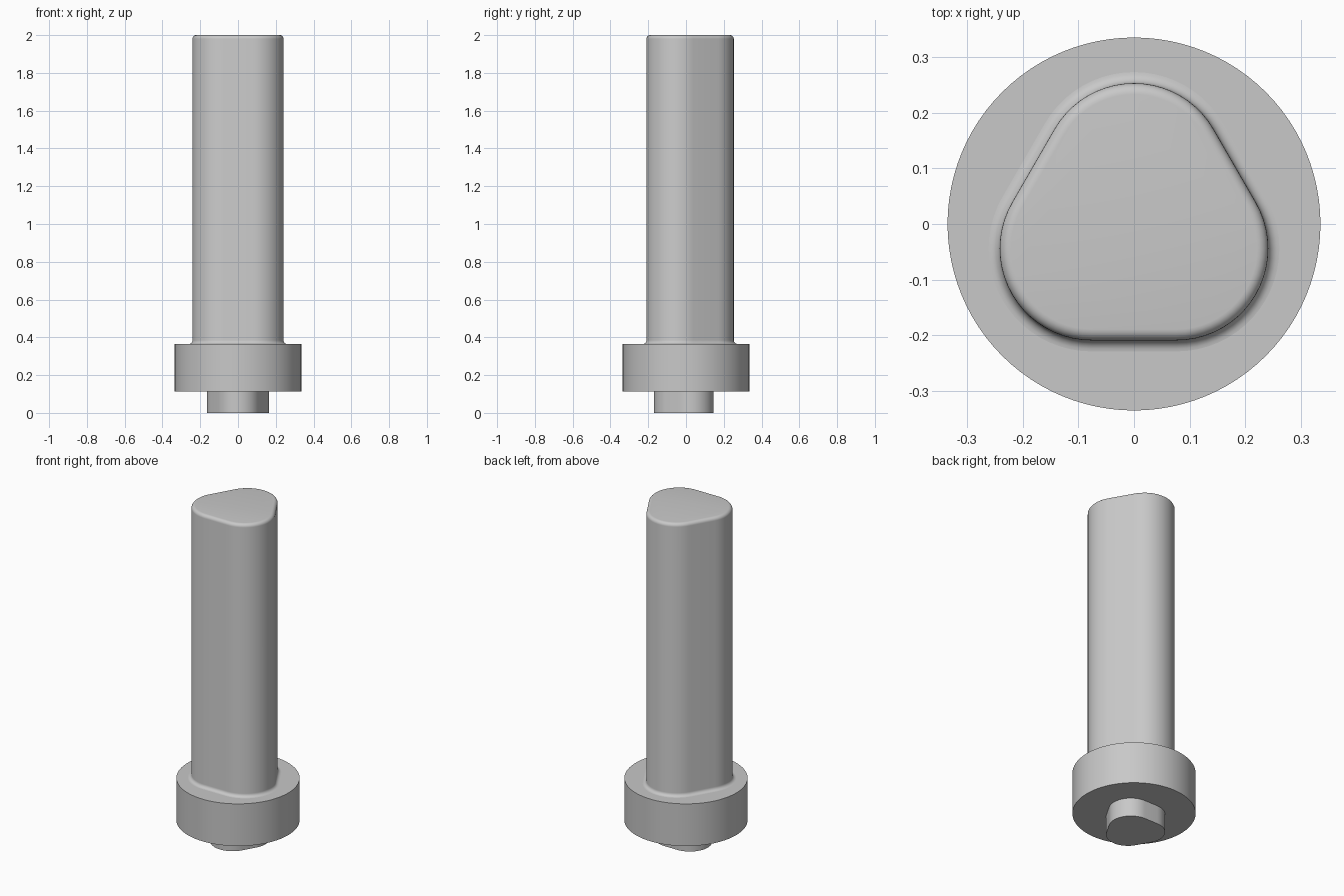
import bpy
import bmesh
import math

if "Cube" in bpy.data.objects:
    bpy.data.objects.remove(bpy.data.objects["Cube"])

# One plain grey for the whole pin
grey = bpy.data.materials.new("plain grey")
grey.diffuse_color = (0.58, 0.58, 0.58, 1)
grey.use_nodes = True
grey.node_tree.nodes["Principled BSDF"].inputs["Base Color"].default_value = grey.diffuse_color


def trilobe(d, r, turn, steps=20):
    """Rounded triangle: three arcs of radius r, centred at distance d."""
    pts = []
    for k in range(3):
        mid = math.radians(turn + 120 * k)
        for i in range(steps + 1):
            a = mid + math.radians(-60 + 120 * i / steps)
            pts.append((d * math.cos(mid) + r * math.cos(a),
                        d * math.sin(mid) + r * math.sin(a)))
    return pts


def circle(r, n=96):
    return [(r * math.cos(2 * math.pi * i / n),
             r * math.sin(2 * math.pi * i / n)) for i in range(n)]


def loft(name, rings):
    """Skin a stack of (outline, z) rings and cap both ends."""
    bm = bmesh.new()
    loops = [[bm.verts.new((x, y, z)) for x, y in pts] for pts, z in rings]
    for lo, hi in zip(loops, loops[1:]):
        n = len(lo)
        for i in range(n):
            j = (i + 1) % n
            bm.faces.new((lo[i], lo[j], hi[j], hi[i]))
    bm.faces.new(loops[0][::-1])
    bm.faces.new(loops[-1])
    mesh = bpy.data.meshes.new(name)
    bm.to_mesh(mesh)
    bm.free()
    mesh.materials.append(grey)
    obj = bpy.data.objects.new(name, mesh)
    bpy.context.collection.objects.link(obj)
    bpy.ops.object.select_all(action='DESELECT')
    obj.select_set(True)
    bpy.context.view_layer.objects.active = obj
    bpy.ops.object.shade_smooth_by_angle(angle=math.radians(30))
    return obj


STUB_Z, COLLAR_Z, TOP_Z = 0.112, 0.365, 2.0
FILLET, SINK = 0.02, 0.01
D, R = 0.088, 0.165

# Small inverted three-lobed stub under the collar
loft("lower_stub", [(trilobe(0.05, 0.12, -90), 0),
                    (trilobe(0.05, 0.12, -90), STUB_Z + SINK)])

# Round collar
loft("collar", [(circle(0.335), STUB_Z), (circle(0.335), COLLAR_Z)])

# Three-lobed shaft: flared fillet at the foot, rounded edge at the top
rings = [(trilobe(D, R + FILLET, 90), COLLAR_Z - SINK)]
quarter = [math.pi / 2 * i / 6 for i in range(7)]
for a in quarter:
    rings.append((trilobe(D, R + FILLET * (1 - math.sin(a)), 90),
                  COLLAR_Z + FILLET * (1 - math.cos(a))))
for a in quarter:
    rings.append((trilobe(D, R - FILLET * (1 - math.cos(a)), 90),
                  TOP_Z - FILLET * (1 - math.sin(a))))
loft("shaft", rings)
